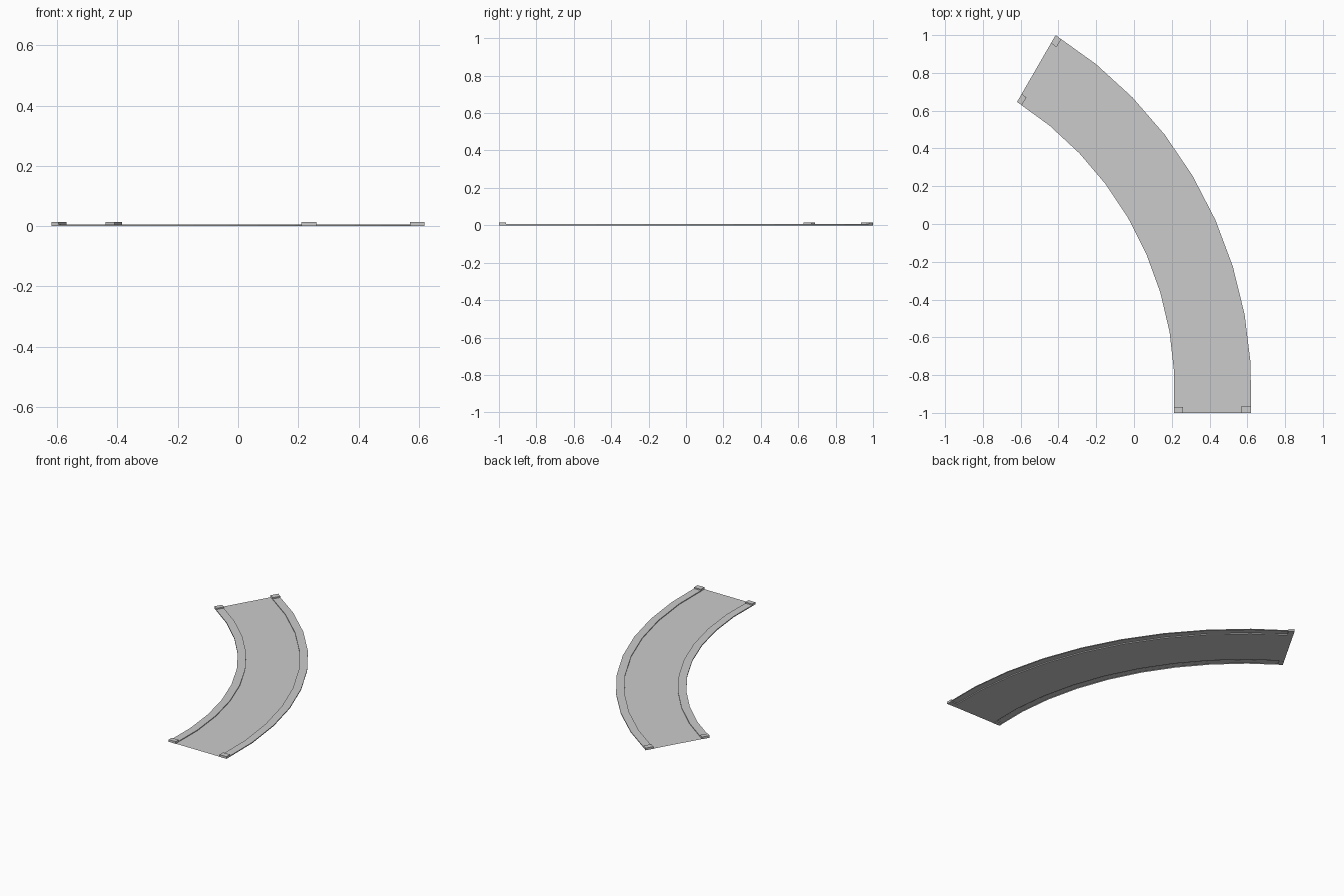
import bpy, math
from mathutils import Vector

if "Cube" in bpy.data.objects:
    bpy.data.objects.remove(bpy.data.objects["Cube"])

SEGS = 9
HALF = 0.204              # half width of the road piece
KERB = 0.155              # inner side of the kerbs
KERB_Z, BLOCK_Z = 0.006, 0.014
START = Vector((0.415, -1.0, 0.0))
END = Vector((-0.517, 0.823, 0.0))
STEP = math.radians(6.77)  # change of heading per segment
TURN = math.radians(60)    # turn of the end cross-section

# centre line: equal steps, each turned a little more to the left
length = (END - START).length * math.sin(STEP / 2) / math.sin(SEGS * STEP / 2)
centres = [START.copy()]
for k in range(SEGS):
    a = k * STEP
    centres.append(centres[-1] + length * Vector((-math.sin(a), math.cos(a), 0)))


def at(k, u, z):
    """Point at offset u across section k."""
    a = TURN * k / SEGS
    return centres[k] + Vector((u * math.cos(a), u * math.sin(a), z))


def make(name, verts, faces):
    me = bpy.data.meshes.new(name)
    me.from_pydata(verts, [], faces)
    me.update()
    ob = bpy.data.objects.new(name, me)
    bpy.context.collection.objects.link(ob)
    return ob


def sweep(name, profile):
    """Sweep an open (u, z) profile along the curve."""
    n = len(profile)
    verts = [at(k, u, z) for k in range(SEGS + 1) for u, z in profile]
    faces = [(k * n + i, k * n + i + 1, (k + 1) * n + i + 1, (k + 1) * n + i)
             for k in range(SEGS) for i in range(n - 1)]
    return make(name, verts, faces)


def end_block(name, k, k_next, u0, u1):
    """Raised block on a kerb at one end of the road."""
    t = 0.14
    verts = []
    for z in (0.0, BLOCK_Z):
        for u, f in ((u0, 0), (u1, 0), (u1, t), (u0, t)):
            verts.append(at(k, u, z).lerp(at(k_next, u, z), f))
    faces = [(3, 2, 1, 0), (4, 5, 6, 7)]
    faces += [(i, (i + 1) % 4, (i + 1) % 4 + 4, i + 4) for i in range(4)]
    if k > k_next:  # walking backwards mirrors the winding
        faces = [f[::-1] for f in faces]
    return make(name, verts, faces)


# road surface and the two kerbs
sweep("road_surface", [(-KERB, 0.001), (KERB, 0.001)])
sweep("inner_kerb", [(-HALF, 0), (-HALF, KERB_Z), (-KERB, KERB_Z), (-KERB, 0)])
sweep("outer_kerb", [(KERB, 0), (KERB, KERB_Z), (HALF, KERB_Z), (HALF, 0)])

# connector blocks at the four corners
for end, k, k_next in (("start", 0, 1), ("finish", SEGS, SEGS - 1)):
    end_block(end + "_inner_block", k, k_next, -HALF, -KERB)
    end_block(end + "_outer_block", k, k_next, KERB, HALF)
